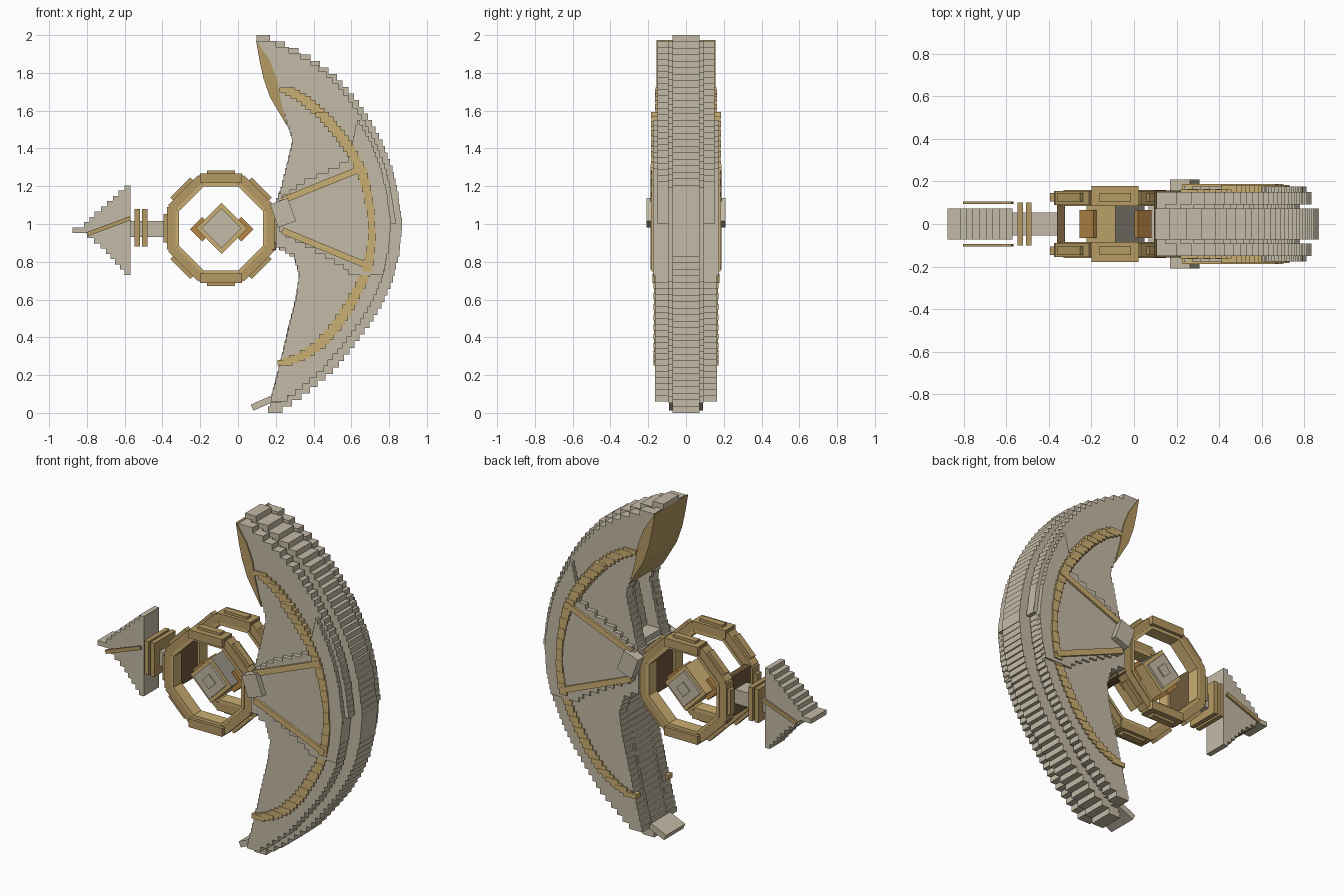
import bpy, bmesh, math
from mathutils import Matrix, Vector

if "Cube" in bpy.data.objects:
    bpy.data.objects.remove(bpy.data.objects["Cube"])


def mat(name, r, g, b):
    m = bpy.data.materials.new(name)
    m.diffuse_color = (r, g, b, 1)
    m.use_nodes = True
    m.node_tree.nodes["Principled BSDF"].inputs["Base Color"].default_value = m.diffuse_color
    return m


STONE = mat("warm_grey", 0.55, 0.49, 0.38)
GOLD = mat("gold", 0.46, 0.32, 0.125)
PALE = mat("pale_gold", 0.60, 0.43, 0.17)
ORANGE = mat("orange_brown", 0.48, 0.24, 0.06)
BROWN = mat("dark_brown", 0.16, 0.10, 0.045)
GREY = mat("mid_grey", 0.30, 0.28, 0.23)


def add_box(bm, c, s, rot=0.0):
    """Box of full size s at c, turned by rot (anticlockwise seen from the front)."""
    m = Matrix.Translation(c) @ Matrix.Rotation(-rot, 4, 'Y') @ Matrix.Diagonal((*s, 1))
    return bmesh.ops.create_cube(bm, size=1, matrix=m)


def span(bm, x0, x1, y0, y1, z0, z1):
    add_box(bm, ((x0 + x1) / 2, (y0 + y1) / 2, (z0 + z1) / 2), (x1 - x0, y1 - y0, z1 - z0))


def finish(bm, name, *mats):
    me = bpy.data.meshes.new(name)
    bmesh.ops.recalc_face_normals(bm, faces=bm.faces)
    bm.to_mesh(me)
    bm.free()
    for m in mats:
        me.materials.append(m)
    ob = bpy.data.objects.new(name, me)
    bpy.context.collection.objects.link(ob)
    return ob


def lerp(pts, t):
    """Linear interpolation of (key, value) pairs sorted by key."""
    if t <= pts[0][0]:
        return pts[0][1]
    for (a, va), (b, vb) in zip(pts, pts[1:]):
        if t <= b:
            return va + (vb - va) * (t - a) / (b - a)
    return pts[-1][1]


# Crescent edges as (z, x)
OUTER = [(0, .21), (.095, .35), (.23, .51), (.34, .60), (.47, .70), (.58, .765), (.70, .82),
         (.85, .855), (1.0, .87), (1.18, .845), (1.30, .815), (1.42, .77), (1.55, .70),
         (1.66, .625), (1.78, .52), (1.87, .40), (1.93, .29), (2.0, .13)]
INNER = [(0, .155), (.23, .215), (.44, .265), (.6, .305), (.73, .325), (.83, .295), (.89, .20),
         (1.12, .20), (1.16, .22), (1.32, .26), (1.45, .29), (1.52, .265), (1.97, .10), (2.0, .095)]


def slabs(bm, z0, z1, n, ys, x_in, x_out):
    """Stack of n flat slabs whose ends follow the two edge functions."""
    h = (z1 - z0) / n
    for i in range(n):
        a = z0 + i * h
        zm = a + h / 2
        if x_out(zm) - x_in(zm) > 0.01:
            for y0, y1 in ys:
                span(bm, x_in(zm), x_out(zm), y0, y1, a, a + h)


def both(a, b):
    return [(-b, -a), (a, b)]


def inner(z):
    return lerp(INNER, z)


def core_inner(z):
    return inner(z) + (0.08 if 1.17 < z < 1.55 else 0.0)


def outer(d):
    return lambda z: lerp(OUTER, z) - d


# Crescent: central ridge, recessed grooves, side layers
bm = bmesh.new()
slabs(bm, 0, 2, 58, [(-.072, .072)], core_inner, outer(0))
finish(bm, "crescent_ridge", STONE)
bm = bmesh.new()
slabs(bm, .02, 1.97, 58, both(.072, .092), inner, outer(.09))
finish(bm, "crescent_groove", STONE)
bm = bmesh.new()
slabs(bm, .06, 1.0, 30, both(.092, .163), inner, outer(.06))
slabs(bm, 1.0, 1.97, 30, both(.092, .150), inner, outer(.035))
finish(bm, "crescent_side_layer", STONE)

# Thicker middle sector with a stepped upper boundary
SECTOR = [(.73, .60), (.78, .55), (.96, .22), (1.13, .22), (1.22, .34), (1.33, .58), (1.58, .64)]
bm = bmesh.new()
slabs(bm, .73, 1.58, 30, both(.14, .175), lambda z: max(inner(z), lerp(SECTOR, z)), outer(.06))
finish(bm, "crescent_middle_layer", STONE)

# Stepped gold arc on both sides
ARC = [(.265, .25), (.30, .34), (.36, .43), (.46, .52), (.57, .59), (.68, .65), (.785, .69),
       (.92, .71), (1.05, .705), (1.17, .685), (1.29, .65), (1.39, .595), (1.475, .535),
       (1.57, .455), (1.66, .35), (1.71, .26)]
path = [Vector((x, 0, z)) for z, x in ARC]
arc_len = [0.0]
for p, q in zip(path, path[1:]):
    arc_len.append(arc_len[-1] + (q - p).length)
bm = bmesh.new()
N = 56
for i in range(N):
    s = arc_len[-1] * i / (N - 1)
    x = lerp([(l, p.x) for l, p in zip(arc_len, path)], s)
    z = lerp([(l, p.z) for l, p in zip(arc_len, path)], s)
    top = .164 if z > 1.58 else .184 if z > .74 else .172
    slope = abs(z - 1) / .7
    for sy in (-1, 1):
        add_box(bm, (x, sy * (top + .13) / 2, z),
                (.036 + .045 * slope, top - .13 - .004 * (i % 2), .040 - .012 * slope))
finish(bm, "side_arc", PALE)

# Spokes from the hub to the arc
bm = bmesh.new()
for (x0, z0), (x1, z1) in (((.235, 1.125), (.67, 1.30)), ((.235, .965), (.695, .775))):
    for sy in (-1, 1):
        add_box(bm, ((x0 + x1) / 2, sy * .165, (z0 + z1) / 2),
                (math.hypot(x1 - x0, z1 - z0), .045, .034), math.atan2(z1 - z0, x1 - x0))
finish(bm, "spokes", PALE)

# Tilted hub blocks
bm = bmesh.new()
for sy in (-1, 1):
    add_box(bm, (.238, sy * .18, 1.06), (.10, .06, .13), math.radians(20))
finish(bm, "hub_block", STONE)

# Curved gold plate facing the upper tip
bm = bmesh.new()
TIP = [(.095, 1.975), (.115, 1.86), (.135, 1.77), (.17, 1.67), (.262, 1.515),
       (.225, 1.66), (.205, 1.77), (.165, 1.87)]
f = bm.faces.new([bm.verts.new((x, -.157, z)) for x, z in TIP])
ext = bmesh.ops.extrude_face_region(bm, geom=[f])
bmesh.ops.translate(bm, vec=(0, .314, 0),
                    verts=[v for v in ext["geom"] if isinstance(v, bmesh.types.BMVert)])
finish(bm, "tip_plate", GOLD)

# Small bar at the lower tip
bm = bmesh.new()
add_box(bm, (.125, 0, .05), (.11, .18, .035), math.radians(24))
finish(bm, "lower_tip_bar", STONE)

# Twin octagonal rings: bars with raised pads, plus pale inner lining
CX, CZ = -.09, .977
rings, lining = bmesh.new(), bmesh.new()
for k in range(8):
    a = k * math.pi / 4
    for sy in (-1, 1):
        def seg(b, r0, r1, length, y0, y1):
            r = (r0 + r1) / 2
            add_box(b, (CX + r * math.cos(a), sy * (y0 + y1) / 2, CZ + r * math.sin(a)),
                    (r1 - r0, y1 - y0, length), a)
        seg(rings, .235, .285, .225, .09, .155)
        seg(rings, .28, .305, .15, .105, .145)
        seg(lining, .222, .24, .19, .085, .16)
        if k in (2, 6):
            seg(rings, .24, .29, .22, .085, .178)
finish(rings, "octagon_rings", GOLD)
finish(lining, "ring_lining", PALE)

# Walls joining the two rings
bm = bmesh.new()
span(bm, -.362, -.325, -.10, .10, .86, 1.10)
span(bm, .145, .20, -.10, .10, .86, 1.10)
finish(bm, "ring_wall", BROWN)

# Central core: turned block, end plates, side brackets
bm = bmesh.new()
Q = math.pi / 4
add_box(bm, (-.087, 0, CZ), (.192, .26, .192), Q)
bm.normal_update()
for f in bm.faces:
    f.material_index = 1 if f.normal.x > .5 and f.normal.z > .5 else 0
finish(bm, "core_block", PALE, GREY)
bm = bmesh.new()
add_box(bm, (-.087, 0, CZ), (.15, .29, .15), Q)
add_box(bm, (-.087, 0, CZ), (.062, .305, .062), Q)
finish(bm, "core_end_plate", STONE)
bm = bmesh.new()
for x in (-.19, .018):
    add_box(bm, (x, 0, CZ - .005), (.092, .13, .092), Q)
finish(bm, "core_bracket", ORANGE)

# Tail: arm, collar plates, stepped fin, side rods
bm = bmesh.new()
span(bm, -.58, -.35, -.055, .055, .93, 1.015)
finish(bm, "tail_arm", STONE)
bm = bmesh.new()
for x in (-.547, -.507):
    span(bm, x, x + .027, -.10, .10, .88, 1.08)
finish(bm, "tail_collar", GOLD)
bm = bmesh.new()
FIN = [(.73, -.59), (.80, -.65), (.87, -.71), (.94, -.80), (.955, -.875), (.98, -.875),
       (.99, -.82), (1.05, -.76), (1.12, -.68), (1.205, -.585)]
slabs(bm, .73, 1.205, 17, [(-.072, .072)], lambda z: lerp(FIN, z), lambda z: -.57)
finish(bm, "tail_fin", STONE)
bm = bmesh.new()
for sy in (-1, 1):
    add_box(bm, (-.685, sy * .10, .988), (.245, .012, .022), math.atan2(.085, .23))
finish(bm, "tail_rod", GOLD)
